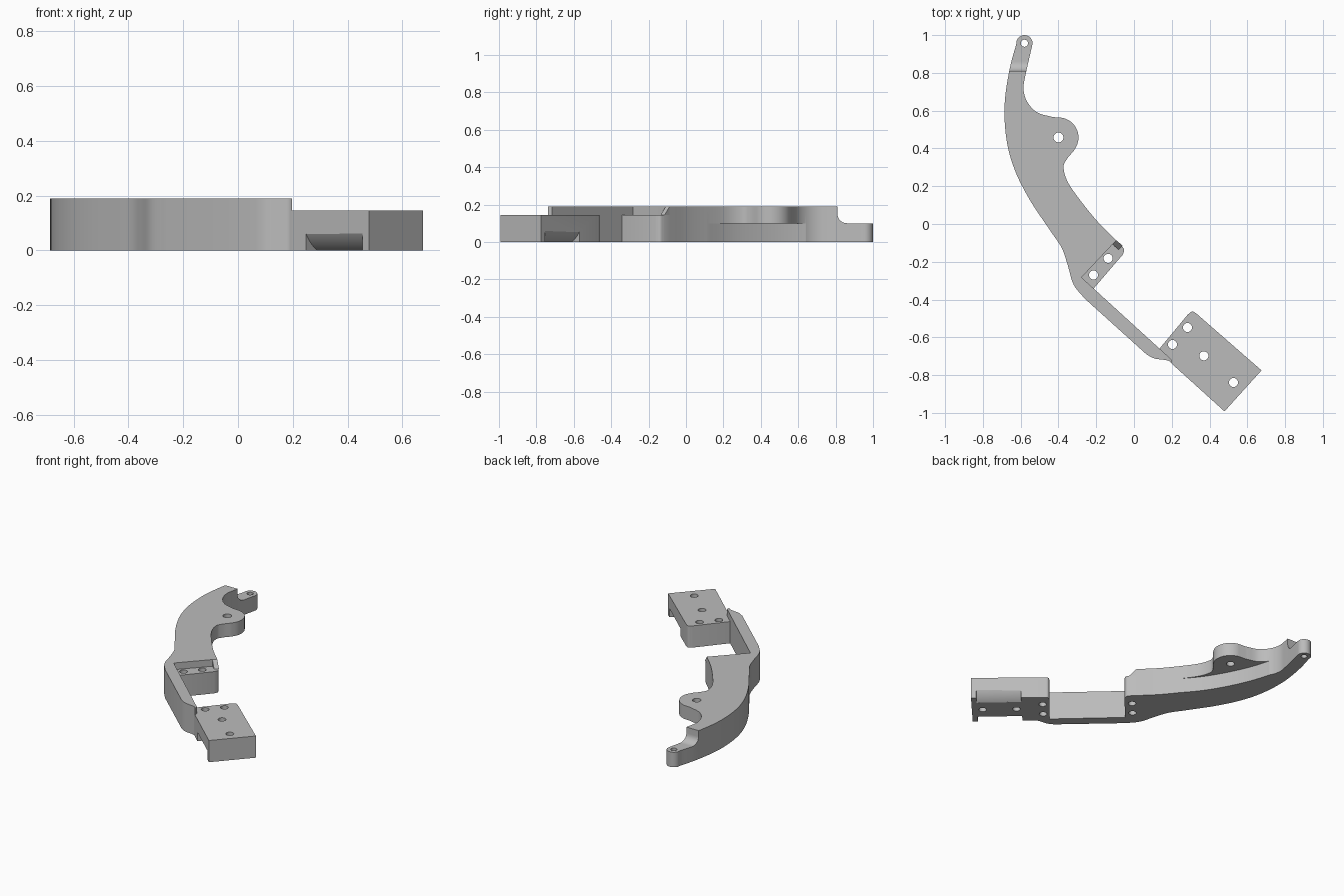
import bpy, bmesh, math
from mathutils import Matrix, Vector

if "Cube" in bpy.data.objects:
    bpy.data.objects.remove(bpy.data.objects["Cube"])

grey = bpy.data.materials.new("plain grey")
grey.use_nodes = True
colour = (0.5, 0.5, 0.5, 1)
grey.diffuse_color = colour
grey.node_tree.nodes["Principled BSDF"].inputs["Base Color"].default_value = colour

BODY_TOP, BLOCK_TOP, TIP_TOP = 0.19, 0.145, 0.10


def smooth(pts, steps=6):
    """Catmull-Rom curve through the points."""
    p = [Vector(q) for q in pts]
    p = [2 * p[0] - p[1]] + p + [2 * p[-1] - p[-2]]
    out = []
    for a, b, c, d in zip(p, p[1:], p[2:], p[3:]):
        for i in range(steps):
            t = i / steps
            out.append(0.5 * (2 * b + (c - a) * t + (2 * a - 5 * b + 4 * c - d) * t * t
                              + (3 * b - a - 3 * c + d) * t ** 3))
    return [tuple(q) for q in out] + [tuple(pts[-1])]


def arc(cx, cy, r, start, end, n=16):
    return [(cx + r * math.cos(math.radians(start + (end - start) * i / n)),
             cy + r * math.sin(math.radians(start + (end - start) * i / n))) for i in range(n + 1)]


def prism(name, outline, low, high, matrix=Matrix()):
    """Extrude a flat outline along local z."""
    bm = bmesh.new()
    face = bm.faces.new([bm.verts.new((x, y, low)) for x, y in outline])
    side = bmesh.ops.extrude_face_region(bm, geom=[face])
    moved = [g for g in side["geom"] if isinstance(g, bmesh.types.BMVert)]
    bmesh.ops.translate(bm, verts=moved, vec=(0, 0, high - low))
    bm.transform(matrix)
    bmesh.ops.recalc_face_normals(bm, faces=bm.faces)
    mesh = bpy.data.meshes.new(name)
    bm.to_mesh(mesh)
    bm.free()
    mesh.materials.append(grey)
    obj = bpy.data.objects.new(name, mesh)
    bpy.context.collection.objects.link(obj)
    return obj


def hole(x, y, r):
    return prism("hole_cutter", arc(x, y, r, 0, 345, 23), -0.1, 0.4)


def finish(obj, cutters=()):
    """Cut the part, then shade it with sharp edges kept."""
    for c in cutters:
        c.hide_render = True
        mod = obj.modifiers.new("cut", "BOOLEAN")
        mod.operation, mod.solver, mod.object = "DIFFERENCE", "EXACT", c
    graph = bpy.context.evaluated_depsgraph_get()
    graph.update()
    mesh = bpy.data.meshes.new_from_object(obj.evaluated_get(graph))
    obj.modifiers.clear()
    obj.data = mesh
    for c in cutters:
        bpy.data.objects.remove(c)
    bpy.ops.object.select_all(action="DESELECT")
    obj.select_set(True)
    bpy.context.view_layer.objects.active = obj
    bpy.ops.object.shade_smooth_by_angle(angle=math.radians(30))


# Curved arm with the thin connecting strip
outer_edge = smooth([(-.622, .957), (-.659, .817), (-.685, .632), (-.675, .447), (-.632, .288),
                     (-.553, .13), (-.447, -.03), (-.384, -.124), (-.352, -.214), (-.32, -.32),
                     (-.262, -.394)])
strip_end = smooth([(.066, -.69), (.108, -.712), (.177, -.722), (.198, -.738)], 4)
pocket_wall = [(.198, -.717), (-.278, -.283), (-.114, -.108)]
inner_edge = smooth([(-.093, -.087), (-.193, .013), (-.288, .13), (-.352, .225), (-.373, .299),
                     (-.357, .341), (-.32, .386)])
lug = arc(-.4, .458, .106, -36, 80)
neck = smooth([(-.43, .566), (-.511, .59), (-.563, .643), (-.585, .712), (-.574, .791), (-.539, .945)])
tip = arc(-.58, .957, .043, 0, 170)
arm = prism("curved_arm", outer_edge + strip_end + pocket_wall + inner_edge + lug + neck + tip,
            0, BODY_TOP)

# Underside relief below the lug, and the lowered tip with its fillet
relief = smooth([(-.22, .05), (-.36, .215), (-.45, .36), (-.52, .51), (-.567, .66), (-.58, .75)])
lug_relief = prism("lug_relief", relief + [(-.1, .75), (-.1, .05)], -0.1, TIP_TOP)
along_x = Matrix(((0, 0, 1, 0), (1, 0, 0, 0), (0, 1, 0, 0), (0, 0, 0, 1)))
tip_step = prism("tip_step", [(.81, .3)] + arc(.86, .15, .05, 180, 270, 10) + [(1.1, .1), (1.1, .3)],
                 -0.9, -0.4, along_x)
finish(arm, [lug_relief, tip_step, hole(-.58, .957, .019), hole(-.4, .458, .026)])

# Middle mounting block
mid = prism("middle_block", [(-.278, -.283), (-.114, -.108), (-.093, -.087)]
            + smooth([(-.064, -.116), (-.052, -.138), (-.06, -.163)]) + [(-.214, -.342)],
            0, BLOCK_TOP)
finish(mid, [hole(-.214, -.27, .024), hole(-.137, -.182, .024)])

# Small ramp from the middle block up to the arm
bm = bmesh.new()
corners = [(-.114, -.108, BLOCK_TOP), (-.093, -.087, BLOCK_TOP), (-.061, -.114, BLOCK_TOP),
           (-.082, -.135, BLOCK_TOP), (-.114, -.108, BODY_TOP), (-.093, -.087, BODY_TOP)]
bmesh.ops.convex_hull(bm, input=[bm.verts.new(c) for c in corners])
bmesh.ops.recalc_face_normals(bm, faces=bm.faces)
ramp_mesh = bpy.data.meshes.new("block_ramp")
bm.to_mesh(ramp_mesh)
bm.free()
ramp_mesh.materials.append(grey)
bpy.context.collection.objects.link(bpy.data.objects.new("block_ramp", ramp_mesh))

# End block with a half-round cradle
end = prism("cradle_block", [(.198, -.738), (.198, -.717), (.135, -.66)]
            + smooth([(.286, -.478), (.31, -.463), (.336, -.479)])
            + [(.675, -.775), (.479, -.992)], 0, BLOCK_TOP)

# Cutter frame: local z runs along the cradle, local x across it, local y up
turn = math.radians(-42)
u = Vector((math.cos(turn), math.sin(turn), 0))
v = Vector((-u.y, u.x, 0))
frame = Matrix((v, (0, 0, 1), u)).transposed().to_4x4()
frame.translation = (.577, -.883, 0)
cutters = [prism("cradle_cutter", arc(0, BLOCK_TOP, .11, 0, 352.5, 47), -.345, .1, frame)]

# Strap notches along both lower sides, concentric with the cradle
for s in (1, -1):
    rim = arc(0, BLOCK_TOP, .169, -30, -59, 10)
    notch = [(.2, rim[0][1])] + rim + [(.087, -.03), (.2, -.03)]
    cutters.append(prism("notch_cutter", [(s * a, b) for a, b in notch], -.31, -.032, frame))
for x, y in ((.204, -.638), (.283, -.548), (.37, -.698), (.527, -.839)):
    cutters.append(hole(x, y, .024))
finish(end, cutters)
